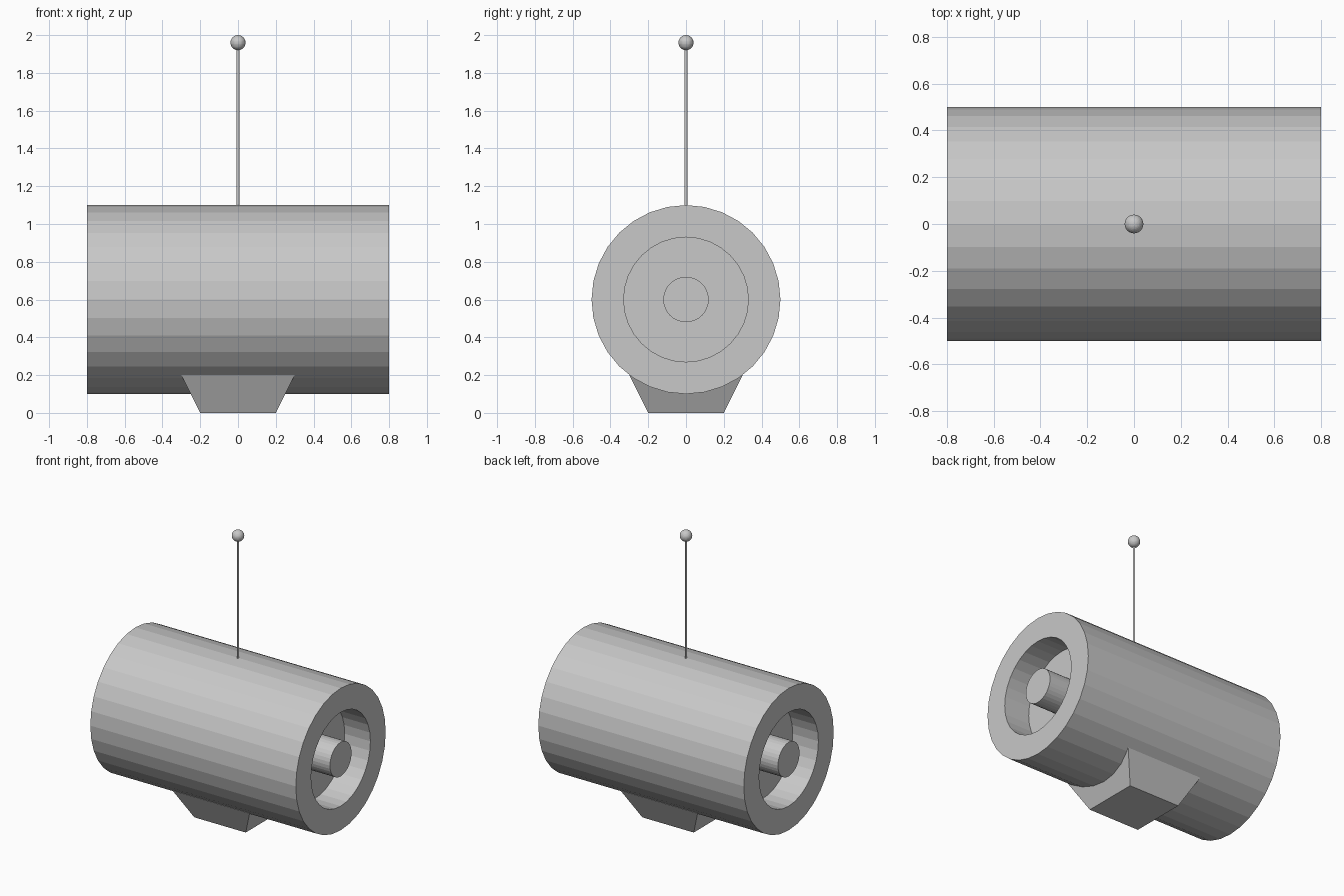
import bpy
import bmesh
from math import pi
from mathutils import Matrix

old = bpy.data.objects.get("Cube")
if old:
    bpy.data.objects.remove(old, do_unlink=True)

# Single grey finish
GREY = (0.58, 0.58, 0.58, 1)
grey = bpy.data.materials.new("plain grey")
grey.use_nodes = True
grey.diffuse_color = GREY
grey.node_tree.nodes["Principled BSDF"].inputs["Base Color"].default_value = GREY

AXIS_Z = 0.6      # height of the drum axis
HALF = 0.8        # half length of the drum
RECESS = 0.2      # depth of the end recesses
SIDES = 32


def finish(name, bm):
    bmesh.ops.recalc_face_normals(bm, faces=bm.faces)
    mesh = bpy.data.meshes.new(name)
    bm.to_mesh(mesh)
    bm.free()
    mesh.materials.append(grey)
    obj = bpy.data.objects.new(name, mesh)
    bpy.context.collection.objects.link(obj)
    return obj


def lathe_x(name, profile):
    """Revolve (x, radius) points round the drum axis and cap both ends."""
    bm = bmesh.new()
    verts = [bm.verts.new((x, r, AXIS_Z)) for x, r in profile]
    edges = [bm.edges.new(pair) for pair in zip(verts, verts[1:])]
    bmesh.ops.spin(bm, geom=verts + edges, cent=(0, 0, AXIS_Z), axis=(1, 0, 0),
                   angle=2 * pi, steps=SIDES, use_merge=True)
    bmesh.ops.remove_doubles(bm, verts=bm.verts, dist=0.0001)
    bmesh.ops.holes_fill(bm, edges=[e for e in bm.edges if e.is_boundary])
    return finish(name, bm)


def frustum(name, sides, r1, r2, z1, z2, turn=0):
    """Upright tapered prism between two heights."""
    bm = bmesh.new()
    place = Matrix.Translation((0, 0, (z1 + z2) / 2)) @ Matrix.Rotation(turn, 4, "Z")
    bmesh.ops.create_cone(bm, cap_ends=True, segments=sides, radius1=r1,
                          radius2=r2, depth=z2 - z1, matrix=place)
    return finish(name, bm)


# Drum with a round recess in each end
half_profile = [(HALF - RECESS, 0.33), (HALF, 0.33), (HALF, 0.5)]
lathe_x("drum", [(-x, r) for x, r in half_profile] + half_profile[::-1])

# Hubs standing in the recesses, flush with the rims
for side, label in ((1, "left"), (-1, "right")):
    lathe_x(label + "_hub", [(side * (HALF - RECESS), 0.12), (side * HALF, 0.12)])

# Square foot, widening upward into the drum
diagonal = 2 ** 0.5
frustum("foot", 4, 0.2 * diagonal, 0.3 * diagonal, 0, 0.2, pi / 4)

# Antenna rod and its ball tip
frustum("antenna_rod", 16, 0.008, 0.008, 1.05, 1.95)
bm = bmesh.new()
bmesh.ops.create_uvsphere(bm, u_segments=32, v_segments=16, radius=0.04,
                          matrix=Matrix.Translation((0, 0, 1.96)))
finish("antenna_ball", bm)
